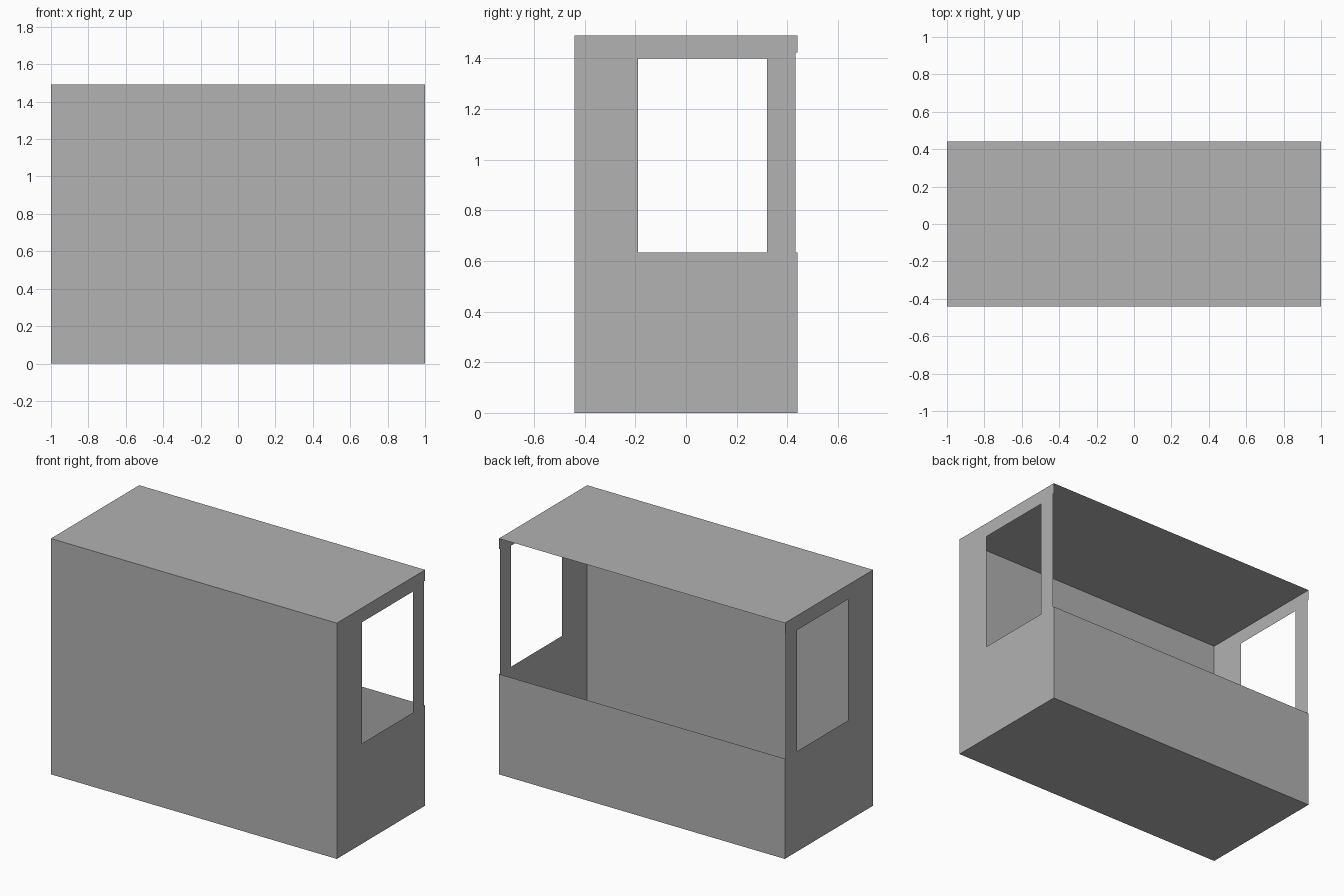
import bpy

if "Cube" in bpy.data.objects:
    bpy.data.objects.remove(bpy.data.objects["Cube"])

# Overall half-width, half-depth, height and sill level
W, D, H, SILL = 1.0, 0.441, 1.491, 0.634

grey = bpy.data.materials.new("plain grey")
grey.diffuse_color = (0.445, 0.445, 0.445, 1)
grey.use_nodes = True
grey.node_tree.nodes["Principled BSDF"].inputs["Base Color"].default_value = grey.diffuse_color


def sheet(name, verts, faces):
    """Thin single-surface panel."""
    mesh = bpy.data.meshes.new(name)
    mesh.from_pydata(verts, [], faces)
    mesh.materials.append(grey)
    obj = bpy.data.objects.new(name, mesh)
    bpy.context.collection.objects.link(obj)
    return obj


def quad(name, *corners):
    return sheet(name, corners, [(0, 1, 2, 3)])


# Full panels: front, floor, roof, and the low wall under the back opening
quad("front_wall", (-W, -D, 0), (W, -D, 0), (W, -D, H), (-W, -D, H))
quad("floor", (-W, -D, 0), (-W, D, 0), (W, D, 0), (W, -D, 0))
quad("roof", (-W, -D, H), (W, -D, H), (W, D, H), (-W, D, H))
quad("back_low_wall", (W, D, 0), (-W, D, 0), (-W, D, SILL), (W, D, SILL))

# End walls: a grid of cells, leaving out the window and the shallow back notch
ys = [-D, -0.189, 0.32, 0.432, D]
zs = [0, SILL, 1.40, 1.423, H]
omitted = {(1, 1), (3, 1), (3, 2)}
n = len(ys)
for name, x in (("right_end_wall", W), ("left_end_wall", -W)):
    verts = [(x, y, z) for z in zs for y in ys]
    faces = []
    for j in range(len(zs) - 1):
        for i in range(n - 1):
            if (i, j) not in omitted:
                a = j * n + i
                f = (a, a + 1, a + n + 1, a + n)
                faces.append(f if x > 0 else f[::-1])
    sheet(name, verts, faces)
